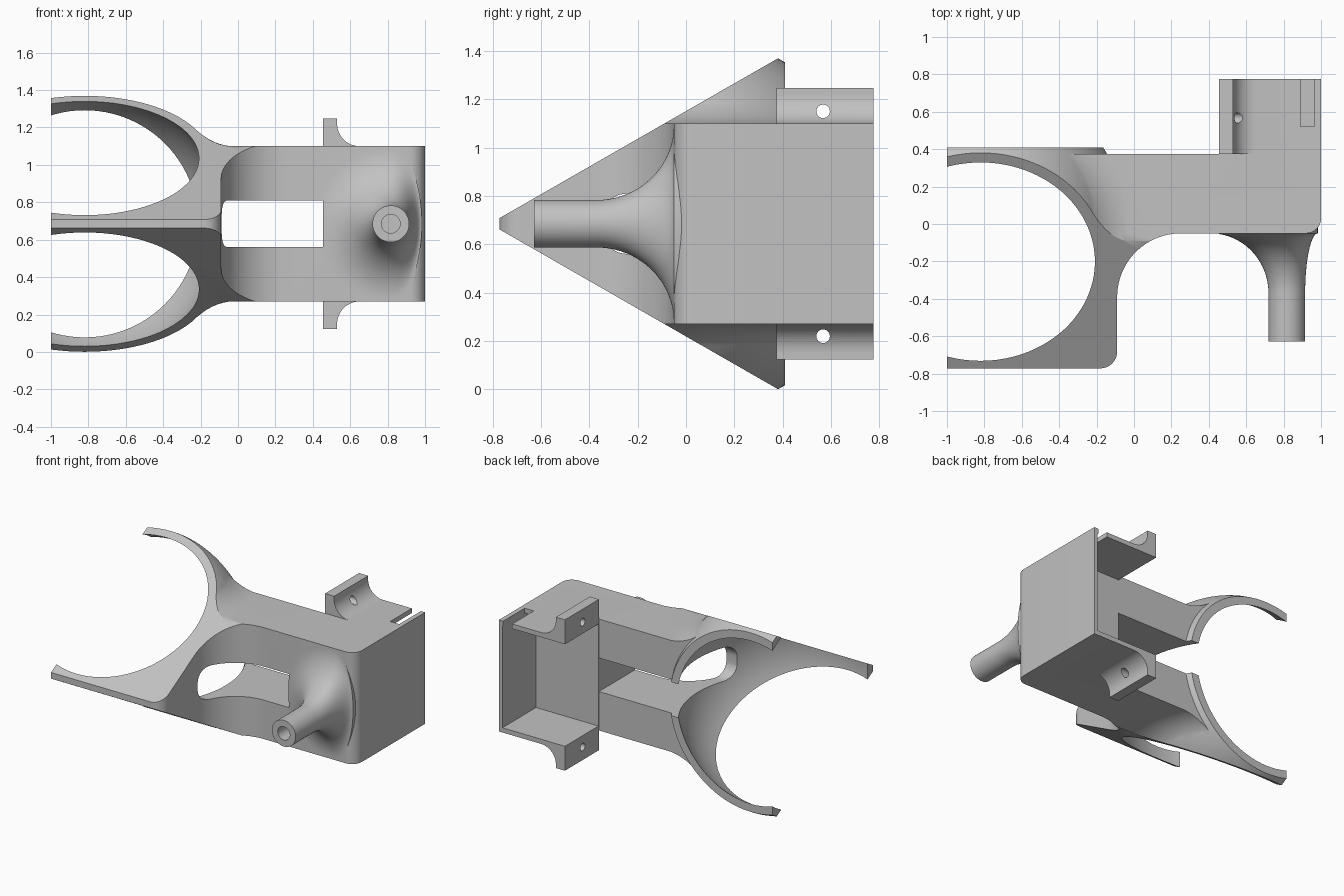
import bpy, bmesh
from math import sin, cos, pi, radians

if "Cube" in bpy.data.objects:
    bpy.data.objects.remove(bpy.data.objects["Cube"])

MID = 0.685          # mirror height of the whole bracket
RING_X = -0.82       # centre of the ball-shaped rings
OUTER, INNER = 0.783, 0.733

grey = bpy.data.materials.new("plain grey")
grey.use_nodes = True
grey.diffuse_color = (0.54, 0.54, 0.54, 1)
grey.node_tree.nodes["Principled BSDF"].inputs["Base Color"].default_value = (0.54, 0.54, 0.54, 1)


def arc(cx, cy, rx, ry, a0, a1, n=16):
    """Points on an elliptical arc, angles in degrees."""
    steps = [radians(a0 + (a1 - a0) * i / n) for i in range(n + 1)]
    return [(cx + rx * cos(a), cy + ry * sin(a)) for a in steps]


def circle(cx, cy, r, n=96):
    return arc(cx, cy, r, r, 0, 360, n)[:-1]


def loft(name, rings):
    """Solid through matching loops of points, capped at both ends."""
    bm = bmesh.new()
    loops = [[bm.verts.new(p) for p in ring] for ring in rings]
    n = len(loops[0])
    for a, b in zip(loops, loops[1:]):
        for i in range(n):
            j = (i + 1) % n
            bm.faces.new((a[i], a[j], b[j], b[i]))
    bm.faces.new(loops[0])
    bm.faces.new(loops[-1])
    bmesh.ops.recalc_face_normals(bm, faces=bm.faces)
    mesh = bpy.data.meshes.new(name)
    bm.to_mesh(mesh)
    bm.free()
    mesh.materials.append(grey)
    obj = bpy.data.objects.new(name, mesh)
    bpy.context.collection.objects.link(obj)
    return obj


def prism(name, pts, axis, lo, hi):
    """Extrude a flat profile along one axis."""
    place = {"x": lambda p, d: (d, p[0], p[1]),
             "y": lambda p, d: (p[0], d, p[1]),
             "z": lambda p, d: (p[0], p[1], d)}[axis]
    return loft(name, [[place(p, d) for p in pts] for d in (lo, hi)])


def box(name, x0, x1, y0, y1, z0, z1):
    return prism(name, [(x0, y0), (x1, y0), (x1, y1), (x0, y1)], "z", z0, z1)


def ball(name, radius, end_angle):
    """Sphere turned about the front-back axis, cut off at end_angle."""
    return loft(name, [[(x, y, z) for x, z in circle(RING_X, MID, r)]
                       for r, y in arc(0, 0, radius, radius, -88, end_angle, 56)])


def combine(target, tool, operation):
    """Apply a boolean and discard the tool."""
    mod = target.modifiers.new("shape", "BOOLEAN")
    mod.operation, mod.solver, mod.object = operation, "EXACT", tool
    bpy.context.view_layer.objects.active = target
    bpy.ops.object.modifier_apply(modifier=mod.name)
    bpy.data.objects.remove(tool)


def flip(pts):
    return [(a, 2 * MID - b) for a, b in reversed(pts)]


# Body: plan outline with rounded corners and the sweep into the fork
plan = [(-1.2, -0.772)]
plan += arc(-0.18, -0.682, 0.09, 0.09, -90, 0, 8)
plan += arc(0.25, -0.39, 0.34, 0.34, 180, 90, 24)
plan += arc(0.92, 0.03, 0.08, 0.08, -90, 0, 8)
plan += [(1, 0.775), (0.455, 0.775), (0.455, 0.375), (-1.2, 0.375)]
body = prism("bracket_body", plan, "z", 0.27, 1.1)

# Ball shell that forms the rings, ending flat at the back (31.6 degrees)
combine(body, ball("ball_shell", OUTER, 31.6), "UNION")

# Concave blends between the ball and the flat top and bottom
blend = [(0.813, 0.4)] + arc(0.813, 0.713, 0.3, 0.3, 270, 221.3, 14)
for side in (1, -1):
    collar = loft("blend", [[(x, y, MID + side * h) for x, y in circle(RING_X, 0, r)]
                            for r, h in blend])
    combine(collar, box("blend_trim", -2, 2, -2, 0.375, -1, 3), "INTERSECT")
    combine(body, collar, "UNION")

# Wedge that gives the fork its two slanted faces, trimmed at the open end
wedge = [(-0.772, 0.708), (0.83, 1.627)]
combine(body, prism("wedge", wedge + flip(wedge), "x", -1, 2), "INTERSECT")

# Handle peg flaring into the front wall, flattened towards the outer side
profile = [(-0.628, 0.098)]
profile += [(y, r) for r, y in arc(0.408, -0.37, 0.31, 0.32, 180, 90, 20)]
profile += [(-0.015, 0.408)]
rings = []
for y, r in profile:
    ring = []
    for dx, dz in circle(0, 0, r, 64):
        if dx > 0:
            dx *= (0.098 + (r - 0.098) * 0.22) / r
        ring.append((0.817 + dx, y, MID + dz))
    rings.append(ring)
combine(body, loft("peg", rings), "UNION")
combine(body, prism("bore", circle(0.817, MID, 0.05, 32), "y", -0.7, -0.3), "DIFFERENCE")

# Ball hollow that opens the rings, and the side tunnel behind them
combine(body, ball("ball_hollow", INNER, 88), "DIFFERENCE")
tunnel = [(0.9, 0.81)] + arc(-0.24, 0.71, 0.11, 0.1, 90, 180, 8)
combine(body, prism("tunnel", tunnel + flip(tunnel), "x", -0.7, 0.455), "DIFFERENCE")

# Open housing at the back, with its slot
combine(body, box("housing", 0.3, 0.97, 0.38, 1, 0.305, 1.065), "DIFFERENCE")
combine(body, box("slot", 0.89, 0.965, 0.52, 1, 1, 1.2), "DIFFERENCE")

# Drilled mounting tabs above and below the housing
tab = [(0.455, 1.08), (0.455, 1.247), (0.53, 1.247)]
tab += arc(0.65, 1.22, 0.12, 0.12, 180, 270, 14) + [(0.65, 1.08)]
for outline, z in ((tab, 1.15), (flip(tab), 2 * MID - 1.15)):
    combine(body, prism("tab", outline, "y", 0.375, 0.775), "UNION")
    combine(body, prism("tab_hole", circle(0.567, z, 0.028, 24), "x", 0.3, 0.8), "DIFFERENCE")

# Smooth curves, sharp edges
body.select_set(True)
bpy.context.view_layer.objects.active = body
bpy.ops.object.shade_smooth_by_angle(angle=radians(30))
